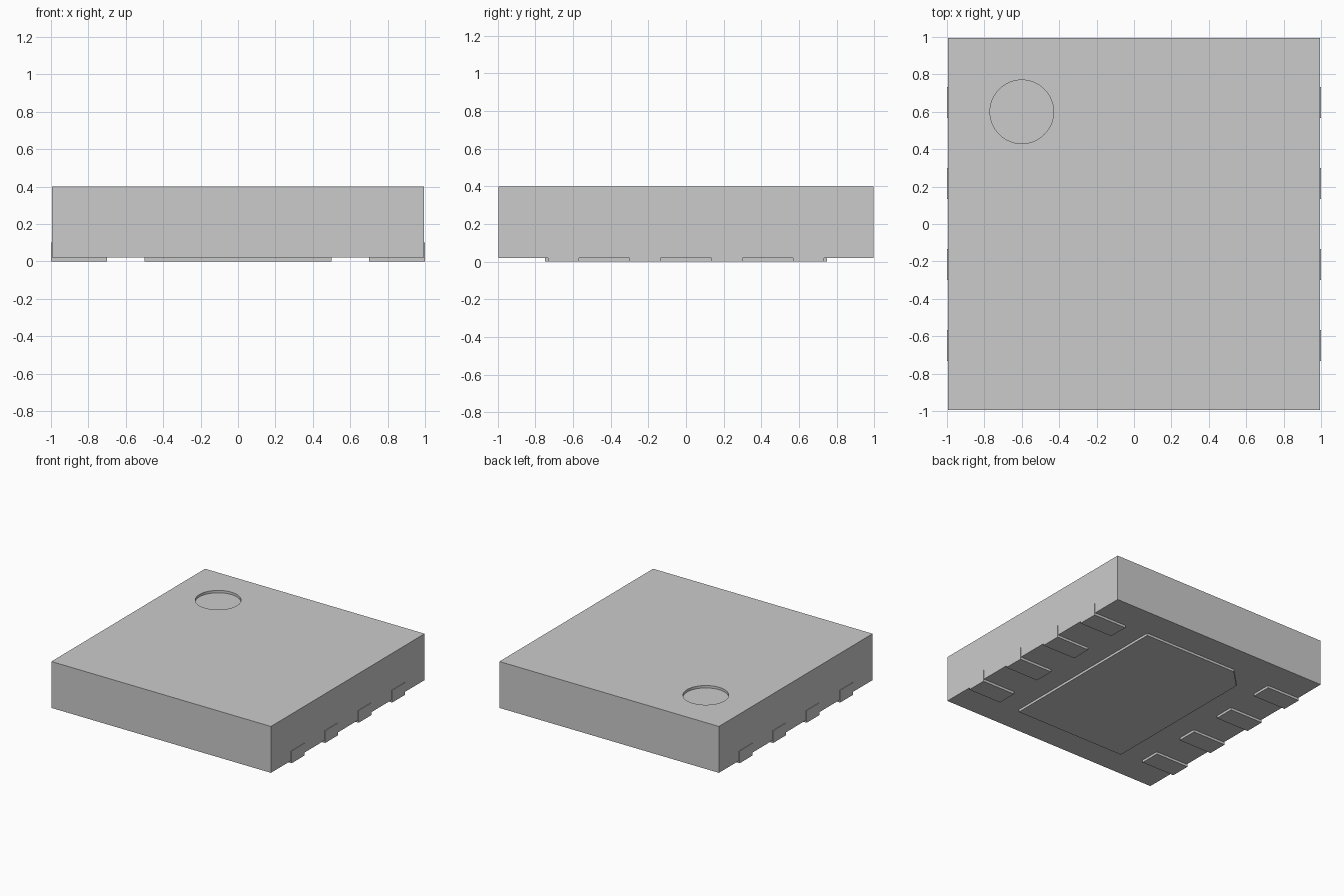
import bpy, bmesh
from mathutils import Vector

if "Cube" in bpy.data.objects:
    bpy.data.objects.remove(bpy.data.objects["Cube"])


def prism(name, outline, z0, z1):
    """Extrude a flat xy outline from z0 up to z1."""
    bm = bmesh.new()
    face = bm.faces.new([bm.verts.new((x, y, z0)) for x, y in outline])
    ext = bmesh.ops.extrude_face_region(bm, geom=[face])
    top = [v for v in ext["geom"] if isinstance(v, bmesh.types.BMVert)]
    bmesh.ops.translate(bm, verts=top, vec=Vector((0, 0, z1 - z0)))
    bmesh.ops.recalc_face_normals(bm, faces=bm.faces)
    mesh = bpy.data.meshes.new(name)
    bm.to_mesh(mesh)
    bm.free()
    obj = bpy.data.objects.new(name, mesh)
    bpy.context.collection.objects.link(obj)
    return obj


def rect(x0, x1, y0, y1):
    return [(x0, y0), (x1, y0), (x1, y1), (x0, y1)]


# Package body
B = 0.995
body = prism("package_body", rect(-B, B, -B, B), 0.02, 0.4)

# Shallow round pin-one marker sunk into the top
bpy.ops.mesh.primitive_cylinder_add(vertices=64, radius=0.17, depth=0.2,
                                    location=(-0.6, 0.6, 0.48))
cutter = bpy.context.object
cutter.name = "marker_cutter"
cutter.hide_render = True
cut = body.modifiers.new("marker_recess", "BOOLEAN")
cut.operation = "DIFFERENCE"
cut.solver = "EXACT"
cut.object = cutter
bpy.context.view_layer.objects.active = body
bpy.ops.object.modifier_apply(modifier=cut.name)
bpy.data.objects.remove(cutter)
bpy.ops.object.select_all(action="DESELECT")
body.select_set(True)
bpy.ops.object.shade_smooth_by_angle()

# Central thermal pad with one chamfered corner beside pin one
prism("thermal_pad", [(-0.5, -0.75), (0.5, -0.75), (0.5, 0.75),
                      (-0.35, 0.75), (-0.5, 0.6)], 0.0, 0.04)

# Four contact leads along each side, wrapping up the body wall
for side, label in ((-1, "left"), (1, "right")):
    for i in range(4):
        y = 0.65 - i * 0.65 * 2 / 3
        x0, x1 = sorted((side * 0.7, side * 1.0))
        prism(f"lead_{label}_{i + 1}", rect(x0, x1, y - 0.0825, y + 0.0825), 0.0, 0.1)
